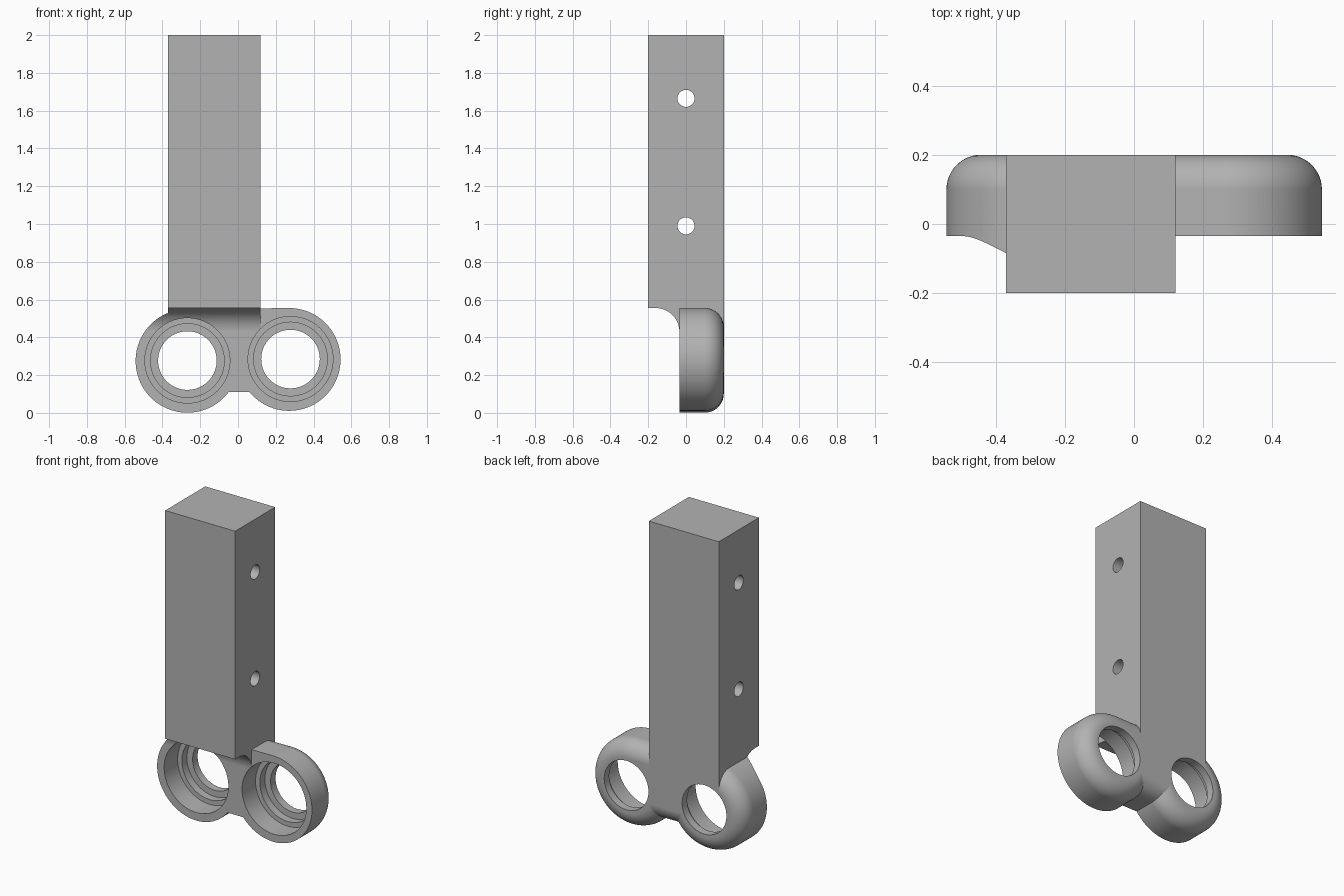
import bpy, bmesh, math
from mathutils import Matrix

cube = bpy.data.objects.get("Cube")
if cube:
    bpy.data.objects.remove(cube, do_unlink=True)

grey = bpy.data.materials.new("plain grey")
grey.use_nodes = True
grey.diffuse_color = (0.45, 0.45, 0.45, 1)
grey.node_tree.nodes["Principled BSDF"].inputs["Base Color"].default_value = (0.45, 0.45, 0.45, 1)

BACK, FRONT, DEPTH = 0.2, -0.035, 0.2
BLOCK_L, BLOCK_R, SHELF = -0.37, 0.12, 0.555
WEB_BOTTOM, FILLET, COVE = 0.11, 0.1, 0.125
LEFT_RING = (-0.268, 0.275, 0.274)      # x, z, outer radius
RIGHT_RING = (0.271, 0.283, 0.272)


def loft(name, loops):
    """Closed solid through a list of equal-length point loops."""
    bm = bmesh.new()
    rows = [[bm.verts.new(p) for p in loop] for loop in loops]
    n = len(rows[0])
    for a, b in zip(rows, rows[1:]):
        for i in range(n):
            j = (i + 1) % n
            bm.faces.new((a[i], a[j], b[j], b[i]))
    bm.faces.new(rows[0])
    bm.faces.new(rows[-1])
    bmesh.ops.recalc_face_normals(bm, faces=bm.faces)
    mesh = bpy.data.meshes.new(name)
    bm.to_mesh(mesh)
    bm.free()
    mesh.materials.append(grey)
    obj = bpy.data.objects.new(name, mesh)
    bpy.context.collection.objects.link(obj)
    return obj


def turned(name, profile, cx, cz, n=96):
    """Solid turned about a y-parallel axis from (radius, y) pairs."""
    turn = [2 * math.pi * i / n for i in range(n)]
    return loft(name, [[(cx + r * math.cos(t), y, cz + r * math.sin(t)) for t in turn]
                       for r, y in profile])


def side_prism(name, profile, x0, x1):
    return loft(name, [[(x, y, z) for y, z in profile] for x in (x0, x1)])


def combine(obj, other, operation):
    mod = obj.modifiers.new(operation.lower(), "BOOLEAN")
    mod.operation, mod.solver, mod.object = operation, "EXACT", other
    bpy.ops.object.select_all(action="DESELECT")
    bpy.context.view_layer.objects.active = obj
    obj.select_set(True)
    bpy.ops.object.modifier_apply(modifier=mod.name)
    bpy.data.objects.remove(other, do_unlink=True)


def arc(cx, cz, r, start, end, n):
    return [(cx + r * math.cos(start + (end - start) * i / n),
             cz + r * math.sin(start + (end - start) * i / n)) for i in range(n + 1)]


def outline(inset, y):
    """Two joined ring outlines, shrunk by the inset."""
    loop = []
    for (cx, cz, r), left in ((LEFT_RING, True), (RIGHT_RING, False)):
        r -= inset
        a = math.asin((WEB_BOTTOM + inset - cz) / r)
        if left:
            loop += arc(cx, cz, r, math.pi / 2, 2 * math.pi + a, 72)
        else:
            loop += arc(cx, cz, r, math.pi - a, 2.5 * math.pi, 72)
    return [(x, y, z) for x, z in loop]


# Double ring plate with a rounded back edge
loops = [outline(0, FRONT)]
for i in range(13):
    t = math.pi / 2 * i / 12
    loops.append(outline(FILLET * (1 - math.cos(t)), BACK - FILLET + FILLET * math.sin(t)))
bracket = loft("ring_bracket", loops)

# Tall block with a concave underside running into the plate
cove = arc(FRONT - COVE, SHELF - COVE, COVE, math.pi / 2, 0, 16)
inner = [(0.0, SHELF - COVE), (0.0, 0.35), (BACK, 0.35)]
block = side_prism("block", [(BACK, 2), (-DEPTH, 2), (-DEPTH, SHELF)] + cove + inner,
                   BLOCK_L, BLOCK_R)

# Cove carried on to the outer shoulder of the left ring
shoulder = side_prism("shoulder", cove + [(0.0, SHELF - COVE), (0.0, SHELF)], -0.6, BLOCK_L + 0.01)
cx, cz, r = LEFT_RING
combine(shoulder, turned("ring_limit", [(r, -0.3), (r, 0.1)], cx, cz, 116), "INTERSECT")

combine(bracket, block, "UNION")
combine(bracket, shoulder, "UNION")

# Stepped bores through both rings
steps = [(0.225, -0.4), (0.225, 0.1), (0.195, 0.1), (0.195, 0.15), (0.155, 0.15), (0.155, 0.3)]
for x, z in ((-0.268, 0.277), (0.278, 0.285)):
    combine(bracket, turned("bore", steps, x, z), "DIFFERENCE")

# Cross holes through the block
for z in (0.99, 1.665):
    pin = turned("pin_hole", [(0.045, -1), (0.045, 1)], 0, 0, 40)
    pin.data.transform(Matrix.Translation((0, 0, z)) @ Matrix.Rotation(math.pi / 2, 4, "Z"))
    combine(bracket, pin, "DIFFERENCE")

bpy.context.view_layer.objects.active = bracket
bracket.select_set(True)
bpy.ops.object.shade_smooth_by_angle(angle=math.radians(25))
weighted = bracket.modifiers.new("even_shading", "WEIGHTED_NORMAL")
weighted.keep_sharp = True
